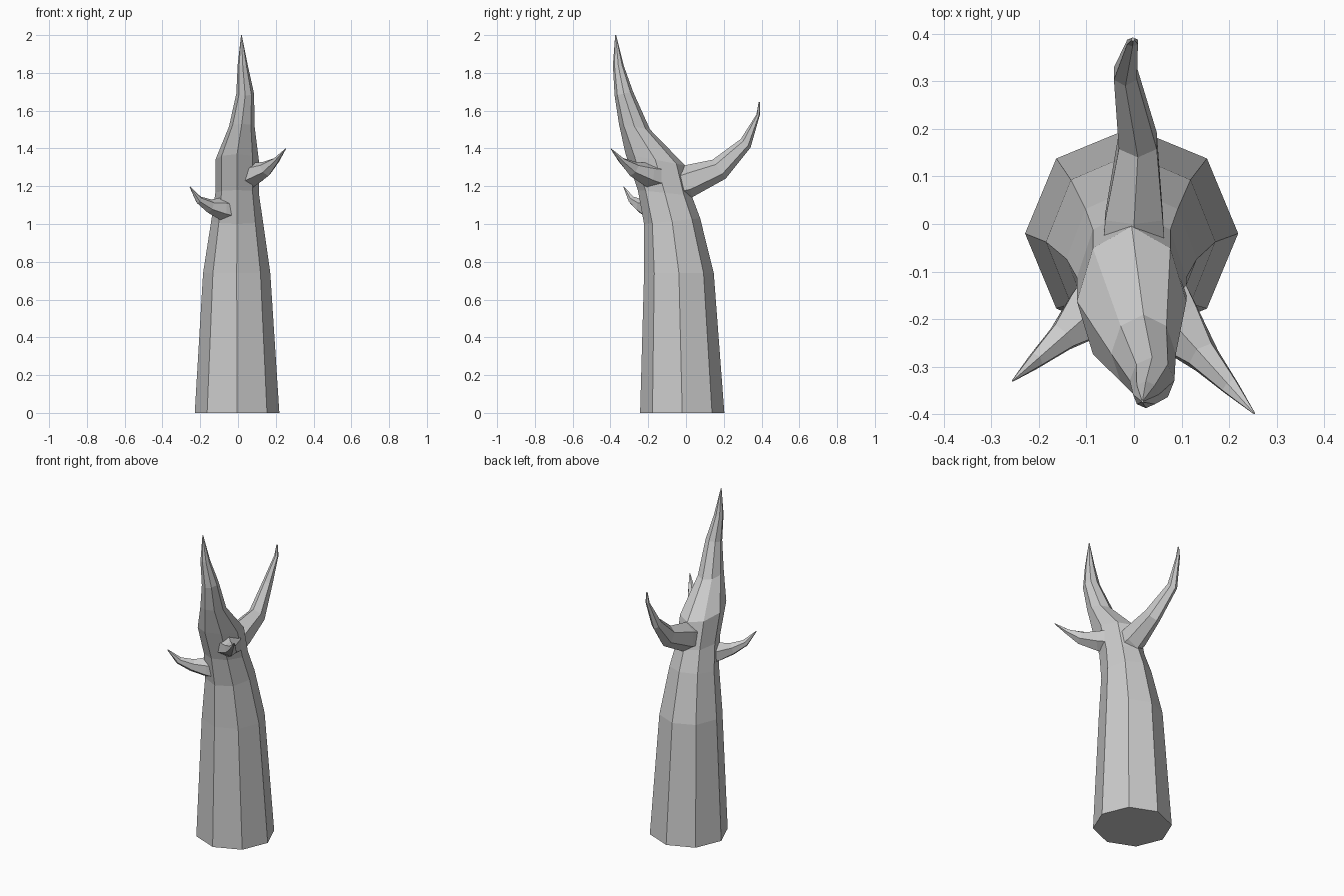
import bpy, bmesh, math
from mathutils import Vector

if "Cube" in bpy.data.objects:
    bpy.data.objects.remove(bpy.data.objects["Cube"])


def loft(name, origin, direction, sides, rings):
    """Faceted limb bending in a vertical plane.
    Each ring: (side offset, half width, (u, z) near point, (u, z) far point)."""
    d = Vector((direction[0], direction[1], 0)).normalized()
    side = Vector((d.y, -d.x, 0))
    o = Vector((origin[0], origin[1], 0))
    bm = bmesh.new()
    loops = []
    for off, hw, a, b in rings:
        pa = o + d * a[0] + Vector((0, 0, a[1]))
        pb = o + d * b[0] + Vector((0, 0, b[1]))
        mid, half = (pa + pb) / 2 + side * off, (pb - pa) / 2
        loop = []
        for i in range(sides):
            t = 2 * math.pi * i / sides
            loop.append(bm.verts.new(mid + half * math.cos(t) + side * hw * math.sin(t)))
        loops.append(loop)
    for l0, l1 in zip(loops, loops[1:]):
        for i in range(sides):
            j = (i + 1) % sides
            bm.faces.new((l0[i], l0[j], l1[j], l1[i]))
    bm.faces.new(loops[0])
    bm.faces.new(loops[-1])
    bmesh.ops.recalc_face_normals(bm, faces=bm.faces)
    me = bpy.data.meshes.new(name)
    bm.to_mesh(me)
    bm.free()
    ob = bpy.data.objects.new(name, me)
    bpy.context.collection.objects.link(ob)
    return ob


# Leaning trunk ending in a long splintered spike
trunk = loft("tree_trunk", (0, 0), (0, 1), 8, [
    (-.005, .224, (-.243, 0), (.203, 0)),
    (-.007, .178, (-.222, .74), (.147, .74)),
    (-.005, .137, (-.222, 1.0), (.075, 1.03)),
    (-.005, .115, (-.255, 1.18), (.03, 1.15)),
    (-.005, .115, (-.32, 1.37), (-.005, 1.31)),
    (.02, .068, (-.355, 1.53), (-.19, 1.5)),
    (.038, .047, (-.378, 1.68), (-.28, 1.7)),
    (.025, .027, (-.387, 1.84), (-.33, 1.84)),
    (.018, .002, (-.375, 2.0), (-.37, 2.0)),
])

# Large curved branch at the back
back = loft("back_branch", (0, 0), (0, 1), 6, [
    (0, .075, (-.04, 1.13), (-.05, 1.29)),
    (0, .07, (.03, 1.14), (0, 1.312)),
    (.008, .046, (.21, 1.24), (.14, 1.34)),
    (-.018, .028, (.342, 1.405), (.29, 1.45)),
    (-.003, .013, (.392, 1.58), (.373, 1.58)),
    (-.002, .004, (.392, 1.645), (.384, 1.645)),
])

# Two short thorny branches at the front
right = loft("right_branch", (.075, -.2), (.668, -.744), 6, [
    (0, .085, (-.03, 1.18), (-.03, 1.325)),
    (0, .07, (.02, 1.2), (.01, 1.325)),
    (0, .036, (.13, 1.255), (.085, 1.328)),
    (0, .02, (.2, 1.325), (.18, 1.35)),
    (0, .002, (.268, 1.398), (.264, 1.4)),
])
left = loft("left_branch", (-.085, -.18), (-.75, -.66), 6, [
    (0, .075, (-.03, 1.01), (-.03, 1.14)),
    (0, .062, (.02, 1.025), (.01, 1.138)),
    (0, .034, (.1, 1.06), (.075, 1.13)),
    (0, .018, (.175, 1.11), (.15, 1.145)),
    (0, .002, (.228, 1.195), (.224, 1.198)),
])

# Fuse the branches into the trunk
bpy.context.view_layer.objects.active = trunk
for branch in (back, right, left):
    mod = trunk.modifiers.new("join", 'BOOLEAN')
    mod.operation = 'UNION'
    mod.solver = 'EXACT'
    mod.object = branch
    bpy.ops.object.modifier_apply(modifier=mod.name)
    bpy.data.objects.remove(branch)
